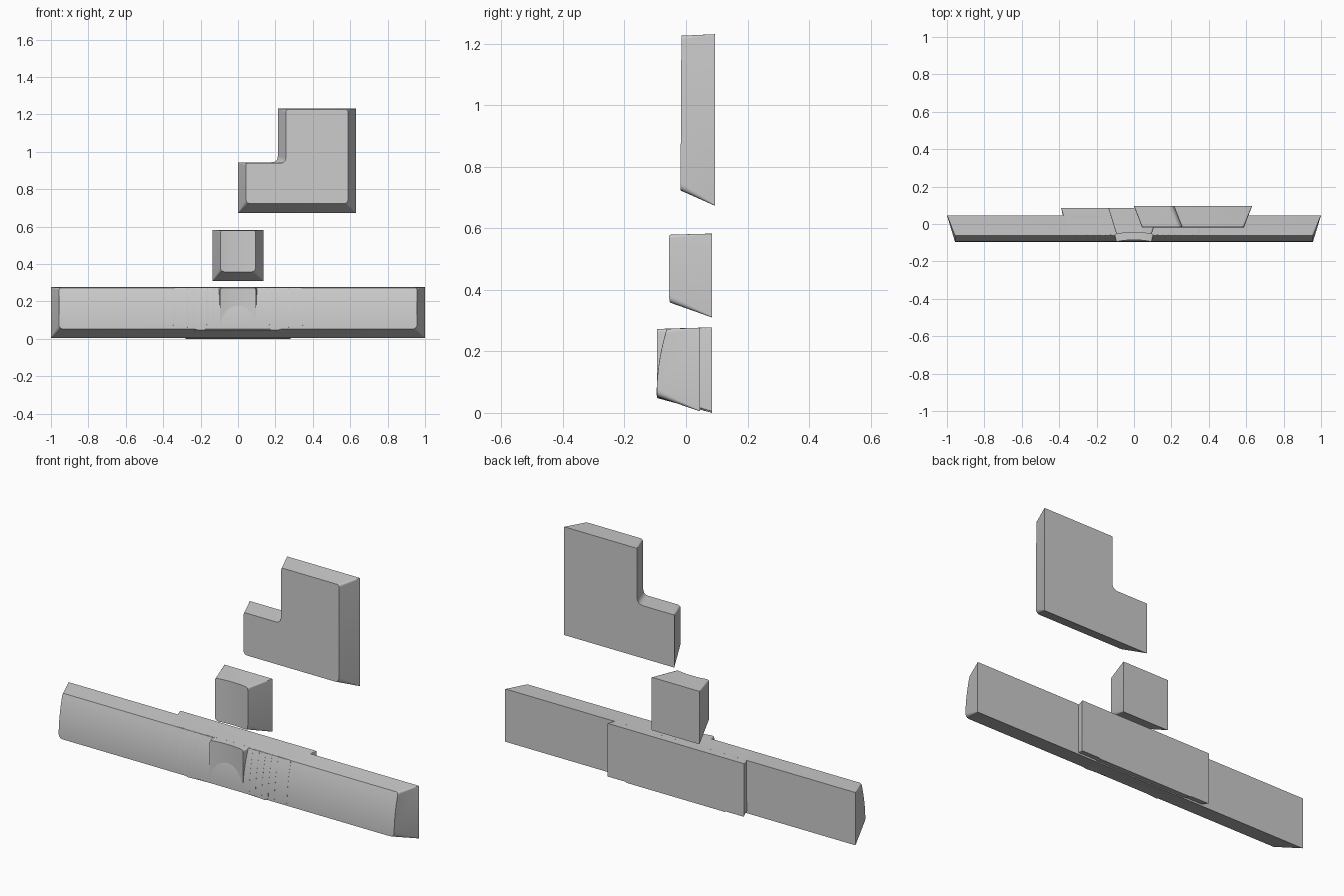
import bpy, bmesh
from mathutils import Vector

if "Cube" in bpy.data.objects:
    bpy.data.objects.remove(bpy.data.objects["Cube"])


def rounded(points, radii, steps=5):
    """Round each corner of an (x, z) outline with a small curve."""
    out = []
    n = len(points)
    for i, r in enumerate(radii):
        p = Vector(points[i])
        a = p + (Vector(points[i - 1]) - p).normalized() * r
        b = p + (Vector(points[(i + 1) % n]) - p).normalized() * r
        for k in range(steps + 1):
            t = k / steps
            out.append((1 - t) ** 2 * a + 2 * t * (1 - t) * p + t * t * b)
    return out


def keycap(name, back, front, y_back, surface, x_cuts=(), z_cuts=(), r_back=None, r_front=None):
    """Loft from the flat back outline to the front outline, then shape the face."""
    n = len(back)
    lo = rounded(back, r_back or [0.003] * n)
    hi = rounded(front, r_front or [0.022] * n)
    bm = bmesh.new()
    a = [bm.verts.new((p.x, y_back, p.y)) for p in lo]
    b = [bm.verts.new((p.x, -0.09, p.y)) for p in hi]
    m = len(a)
    bm.faces.new(a)
    faces = [bm.faces.new(b)]
    for i in range(m):
        j = (i + 1) % m
        bm.faces.new((a[i], a[j], b[j], b[i]))
    # slice the face so it can curve
    cuts = [((x, 0, 0), (1, 0, 0)) for x in x_cuts] + [((0, 0, z), (0, 0, 1)) for z in z_cuts]
    for co, no in cuts:
        faces = [f for f in bm.faces if all(abs(v.co.y + 0.09) < 1e-5 for v in f.verts)]
        geom = list({e for f in faces for e in f.edges} | {v for f in faces for v in f.verts}) + faces
        bmesh.ops.bisect_plane(bm, geom=geom, dist=1e-5, plane_co=co, plane_no=no)
    for v in bm.verts:
        if abs(v.co.y + 0.09) < 1e-5:
            v.co.y = surface(v.co.x, v.co.z)
    bmesh.ops.recalc_face_normals(bm, faces=bm.faces)
    mesh = bpy.data.meshes.new(name)
    bm.to_mesh(mesh)
    bm.free()
    ob = bpy.data.objects.new(name, mesh)
    bpy.context.collection.objects.link(ob)
    bpy.ops.object.select_all(action='DESELECT')
    ob.select_set(True)
    bpy.context.view_layer.objects.active = ob
    bpy.ops.object.shade_smooth_by_angle(angle=0.5)
    return ob


def rect(half, z0, z1):
    return [(-half, z0), (half, z0), (half, z1), (-half, z1)]


def bar(name, half, z0, z1, y_back, surface, curved_z=True, dished=True):
    """Rectangular key: sides taper inward, most of all at the bottom."""
    inner = half - 0.043
    xs = [inner * (i / 6 - 1) for i in range(1, 12)] if dished else []
    zs = [z0 + 0.05 + (z1 - z0 - 0.055) * i / 10 for i in range(1, 10)] if curved_z else []
    return keycap(name, rect(half, z0, z1), rect(inner, z0 + 0.048, z1 - 0.004),
                  y_back, surface, xs, zs, r_front=[0.025, 0.025, 0.012, 0.012])


def dish(half, depth):
    return lambda x: depth * (1 - min(1, abs(x) / (half - 0.043)) ** 2)


def convex(z):
    return -0.095 + 0.032 * (max(0, z - 0.06) / 0.21) ** 2


# long space bars, convex front
bar("long_space_bar", 1.0, 0.005, 0.277, 0.046, lambda x, z: convex(z), dished=False)
bar("medium_space_bar", 0.892, 0.006, 0.276, 0.046, lambda x, z: convex(z) + 0.001, dished=False)

# nested wide keys of several widths, dished front
for label, units in (("quarter", 1.25), ("half", 1.5), ("three_quarter", 1.75),
                     ("double", 2.0), ("wide", 2.25), ("widest", 2.75)):
    h = (units * 0.287 - 0.01) / 2
    d = dish(h, 0.012)
    bar(label + "_key", h, 0.0 if units == 2.0 else 0.004, 0.278, 0.085,
        lambda x, z, d=d: convex(z) - 0.0005 + d(x))

# single key standing proud of the space bar
d1 = dish(0.138, 0.010)
bar("single_key", 0.138, 0.004, 0.277, 0.085, lambda x, z: -0.095 + d1(x), curved_z=False)

# separate single key above
bar("upper_single_key", 0.137, 0.31, 0.583, 0.085,
    lambda x, z: -0.055 + d1(x), curved_z=False)

# stepped return key
keycap("return_key",
       [(0.0, 0.673), (0.631, 0.673), (0.631, 1.231), (0.213, 1.231), (0.213, 0.944), (0.0, 0.944)],
       [(0.043, 0.723), (0.588, 0.723), (0.588, 1.226), (0.256, 1.226), (0.256, 0.940), (0.043, 0.940)],
       0.095, lambda x, z: -0.018 + 0.003 * (z - 0.72) / 0.5,
       r_back=[0.003, 0.003, 0.003, 0.003, 0.035, 0.003],
       r_front=[0.025, 0.025, 0.015, 0.015, 0.03, 0.015])
